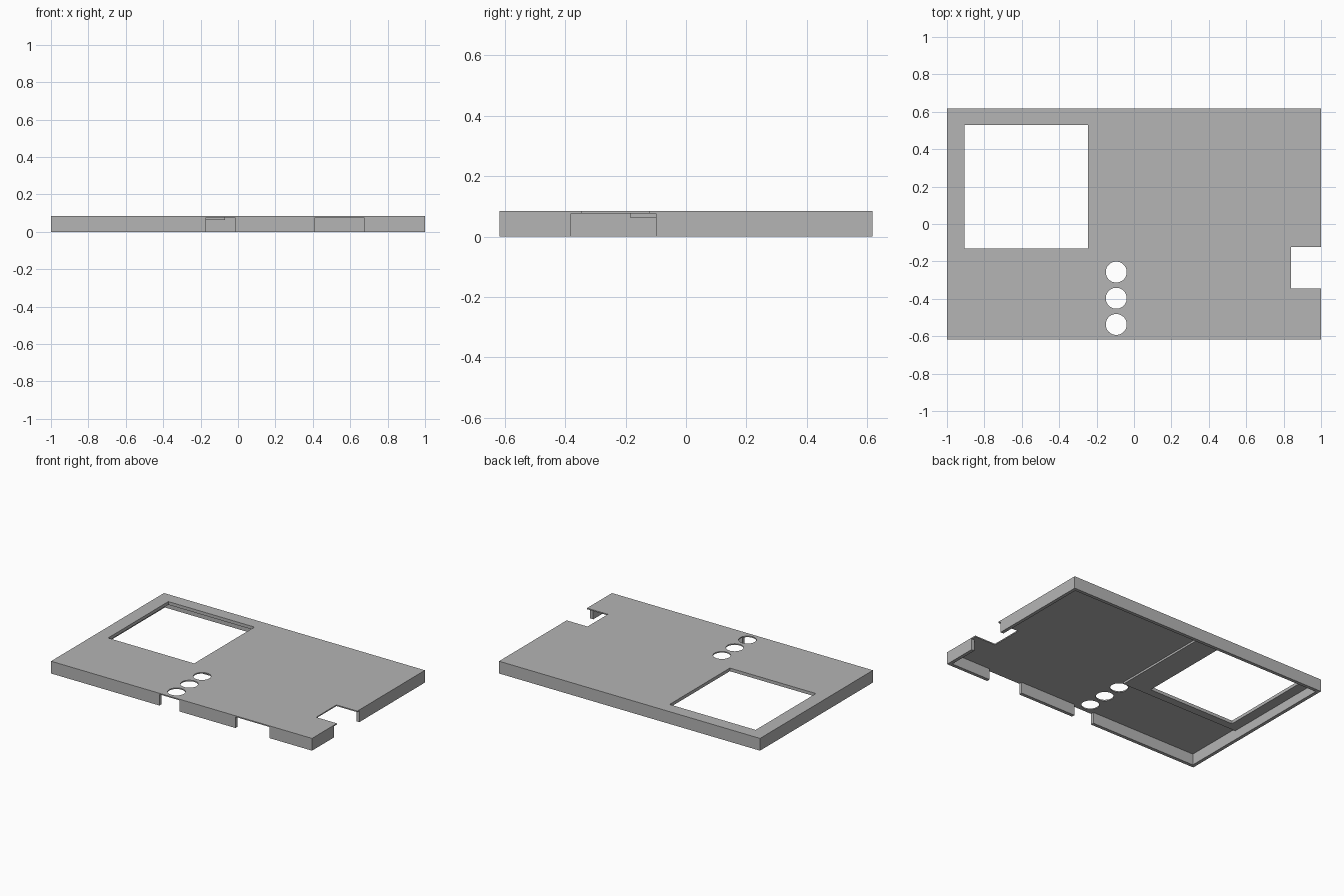
import bpy
import bmesh

cube = bpy.data.objects.get("Cube")
if cube:
    bpy.data.objects.remove(cube, do_unlink=True)

W, D, H = 1.0, 0.618, 0.085      # half width, half depth, height
WALL = 0.023
PLATE = 0.077                    # underside of the thin plate
PAD = 0.063                      # underside of the thick pad
IX, IY = W - WALL, D - WALL      # inner faces of the rim
LOW, HIGH = -0.1, 0.2

grey = bpy.data.materials.new("plain grey")
grey.use_nodes = True
grey.diffuse_color = (0.46, 0.46, 0.46, 1)
grey.node_tree.nodes["Principled BSDF"].inputs["Base Color"].default_value = (0.46, 0.46, 0.46, 1)


def finish(name, bm):
    mesh = bpy.data.meshes.new(name)
    bm.to_mesh(mesh)
    bm.free()
    mesh.materials.append(grey)
    obj = bpy.data.objects.new(name, mesh)
    bpy.context.collection.objects.link(obj)
    return obj


def box(name, x0, x1, y0, y1, z0, z1):
    bm = bmesh.new()
    bmesh.ops.create_cube(bm, size=1)
    for v in bm.verts:
        v.co.x = x1 if v.co.x > 0 else x0
        v.co.y = y1 if v.co.y > 0 else y0
        v.co.z = z1 if v.co.z > 0 else z0
    return finish(name, bm)


def cylinder(name, x, y, radius):
    bm = bmesh.new()
    bmesh.ops.create_cone(bm, cap_ends=True, segments=48, radius1=radius,
                          radius2=radius, depth=HIGH - LOW)
    bmesh.ops.translate(bm, verts=bm.verts, vec=(x, y, 0))
    return finish(name, bm)


cover = box("cover_panel", -W, W, -D, D, 0, H)

cutters = [
    # hollow underside, deeper beside and in front of the thick window pad
    box("cavity_cutter", -IX, IX, -IY, IY, LOW, PAD),
    box("side_cavity_cutter", -0.07, IX, -IY, IY, LOW, PLATE),
    box("front_cavity_cutter", -IX, IX, -IY, -0.185, LOW, PLATE),
    # display window and side notch through the plate
    box("window_cutter", -0.905, -0.245, -0.13, 0.53, LOW, HIGH),
    box("side_notch_cutter", 0.84, W + 0.1, -0.345, -0.122, LOW, HIGH),
    # gaps in the front and side rims
    box("front_gap_cutter", -0.17, -0.015, -D - 0.1, -IY + 0.01, LOW, PLATE),
    box("front_port_cutter", 0.413, 0.675, -D - 0.1, -IY + 0.01, LOW, PLATE),
    box("side_gap_cutter", IX - 0.01, W + 0.1, -0.38, -0.10, LOW, PLATE),
]
# row of round button holes
for i in range(3):
    cutters.append(cylinder("button_hole_cutter", -0.095, -0.257 - 0.14 * i, 0.056))

bpy.context.view_layer.objects.active = cover
for cutter in cutters:
    cutter.hide_render = True
    mod = cover.modifiers.new(cutter.name, "BOOLEAN")
    mod.operation = "DIFFERENCE"
    mod.solver = "EXACT"
    mod.object = cutter
    bpy.ops.object.modifier_apply(modifier=mod.name)
for cutter in cutters:
    bpy.data.objects.remove(cutter, do_unlink=True)

# smooth hole walls, sharp panel edges
bpy.ops.object.select_all(action="DESELECT")
cover.select_set(True)
bpy.ops.object.shade_smooth_by_angle()
